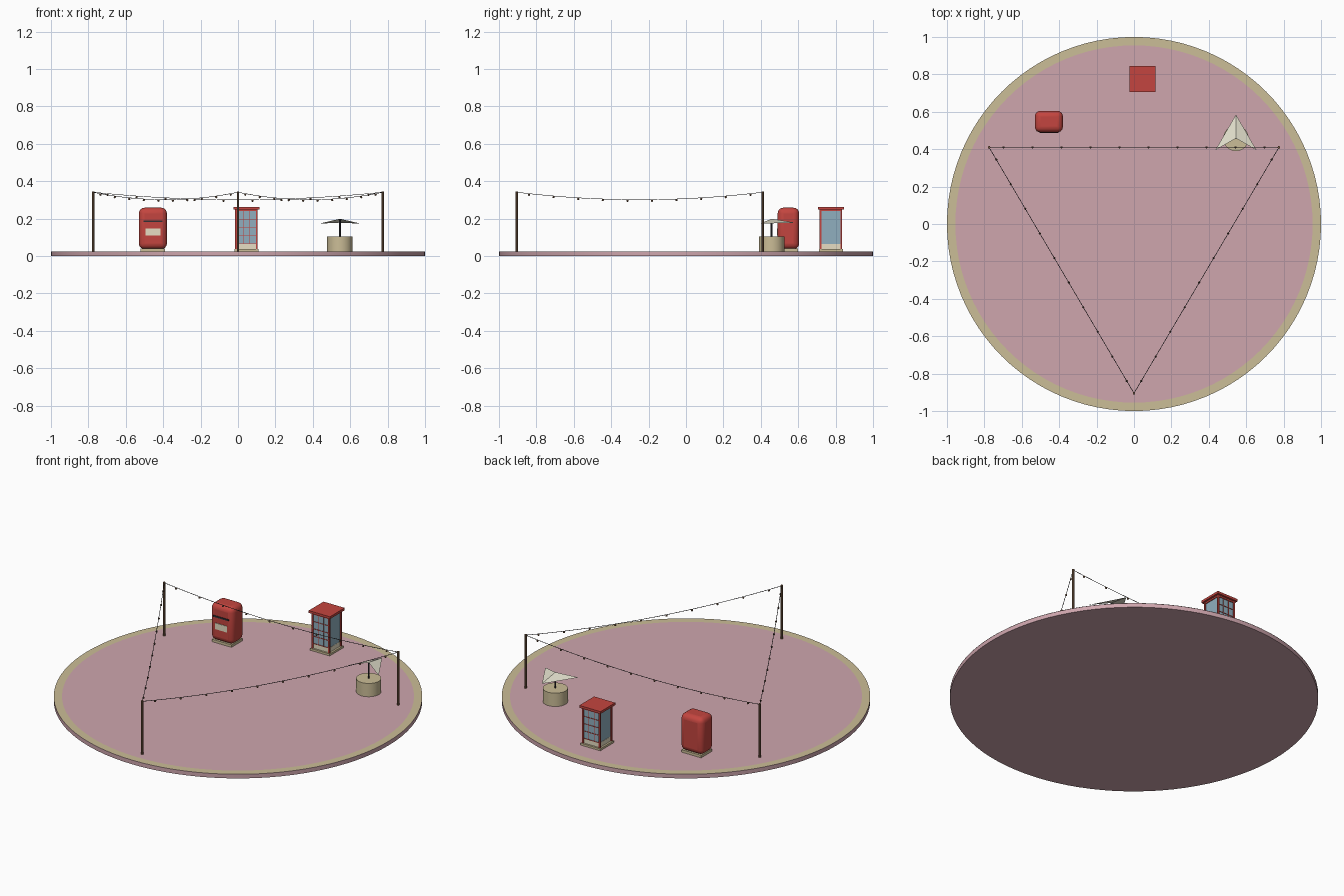
import bpy, math
from mathutils import Vector

if "Cube" in bpy.data.objects:
    bpy.data.objects.remove(bpy.data.objects["Cube"])

def mat(name, *rgb):
    m = bpy.data.materials.new(name)
    m.diffuse_color = (*rgb, 1)
    m.use_nodes = True
    m.node_tree.nodes["Principled BSDF"].inputs["Base Color"].default_value = m.diffuse_color
    return m

PINK = mat("pink_paving", .62, .38, .42)
TAN = mat("sand_stone", .60, .51, .31)
RED = mat("red_paint", .55, .06, .05)
CREAM = mat("cream", .80, .73, .55)
CLOTH = mat("canopy_cloth", .78, .76, .62)
GLASS = mat("blue_glass", .28, .43, .52)
DARK = mat("dark_metal", .03, .03, .035)
WOOD = mat("brown_wood", .20, .11, .06)

def finish(name, m, smooth=False):
    o = bpy.context.object
    o.name = name
    o.data.materials.append(m)
    if smooth:
        bpy.ops.object.shade_smooth_by_angle()
    return o

def box(name, m, x, y, z, bevel=0):
    """Box from (min, max) ranges on each axis."""
    c = [(a + b) / 2 for a, b in (x, y, z)]
    bpy.ops.mesh.primitive_cube_add(size=1, location=c)
    o = bpy.context.object
    o.scale = [b - a for a, b in (x, y, z)]
    bpy.ops.object.transform_apply(location=False, rotation=False, scale=True)
    if bevel:
        b = o.modifiers.new("round", 'BEVEL')
        b.width, b.segments = bevel, 4
    return finish(name, m, bool(bevel))

def cyl(name, m, x, y, z0, z1, r, n=24):
    bpy.ops.mesh.primitive_cylinder_add(vertices=n, radius=r, depth=z1 - z0,
                                        location=(x, y, (z0 + z1) / 2))
    return finish(name, m, True)

def mesh(name, m, verts, faces):
    me = bpy.data.meshes.new(name)
    me.from_pydata(verts, [], faces)
    o = bpy.data.objects.new(name, me)
    bpy.context.collection.objects.link(o)
    me.materials.append(m)
    return o

# Round plaza with a flush stone rim
T = .025
N = 96
cyl("plaza_disc", PINK, 0, 0, 0, T, 1, N)
ring = [(r * math.cos(2 * math.pi * i / N), r * math.sin(2 * math.pi * i / N), T + .001)
        for r in (.955, 1) for i in range(N)]
mesh("plaza_rim", TAN, ring, [(i, N + i, N + (i + 1) % N, (i + 1) % N) for i in range(N)])

# Lamp posts with sagging light strings
posts = [(-.775, .41), (.775, .41), (0, -.905)]
for i, (x, y) in enumerate(posts):
    cyl(f"lamp_post_{i}", WOOD, x, y, T, .345, .007, 10)

def on_string(a, b, t):
    p = Vector((*a, .341)).lerp(Vector((*b, .341)), t)
    p.z -= .04 * 4 * t * (1 - t)
    return p

for i in range(3):
    a, b = posts[i], posts[(i + 1) % 3]
    cu = bpy.data.curves.new(f"light_wire_{i}", 'CURVE')
    cu.dimensions, cu.bevel_depth, cu.bevel_resolution = '3D', .0015, 1
    s = cu.splines.new('POLY')
    s.points.add(20)
    for k in range(21):
        s.points[k].co = (*on_string(a, b, k / 20), 1)
    cu.materials.append(DARK)
    bpy.context.collection.objects.link(bpy.data.objects.new(f"light_wire_{i}", cu))
    for k in range(10):
        p = on_string(a, b, (k + .5) / 10)
        bpy.ops.mesh.primitive_uv_sphere_add(segments=8, ring_count=6, radius=.006,
                                             location=p - Vector((0, 0, .006)))
        finish(f"bulb_{i}_{k}", WOOD, True)

# Rounded post box
box("post_box_base", TAN, (-.52, -.39), (.495, .60), (T, .04))
box("post_box_body", RED, (-.53, -.38), (.49, .605), (.037, .258), .03)
box("post_box_slot", DARK, (-.505, -.405), (.486, .495), (.181, .190))
box("post_box_notice", CREAM, (-.495, -.415), (.487, .495), (.11, .147))

# Glazed booth
cx, cy, h = .045, .775, .058
box("booth_base", TAN, (cx - .065, cx + .065), (cy - .065, cy + .065), (T, .037))
box("booth_kick_panel", CREAM, (cx - .054, cx + .054), (cy - .054, cy + .054), (.037, .065))
box("booth_glass", GLASS, (cx - .053, cx + .053), (cy - .053, cy + .053), (.065, .25))
box("booth_roof", RED, (cx - .07, cx + .07), (cy - .07, cy + .07), (.249, .263))
box("booth_header", RED, (cx - h, cx + h), (cy - h, cy + h), (.240, .249))
for sx in (-1, 1):
    for sy in (-1, 1):
        x, y = cx + sx * .055, cy + sy * .055
        box("booth_corner_post", RED, (x - .005, x + .005), (y - .005, y + .005), (.037, .25))
for sy in (-1, 1):
    y = cy + sy * .054
    for dx in (-.018, .018):
        box("booth_glazing_bar", RED, (cx + dx - .0015, cx + dx + .0015),
            (y - .002, y + .002), (.065, .24))
    for z in (.065, .109, .153, .197):
        box("booth_cross_bar", RED, (cx - .053, cx + .053), (y - .002, y + .002),
            (z - .0015, z + .0015))

# Round stone plinth with a two-panel canopy, open at the front
px, py = .545, .458
cyl("plinth", TAN, px, py, T, .105, .068, 32)
cyl("canopy_pole", DARK, px, py, .10, .197, .005, 10)
mesh("canopy", CLOTH, [(px, py, .199), (px, py + .127, .178),
                       (px - .11, py - .063, .173), (px + .11, py - .063, .173)],
     [(0, 1, 2), (0, 3, 1)])
